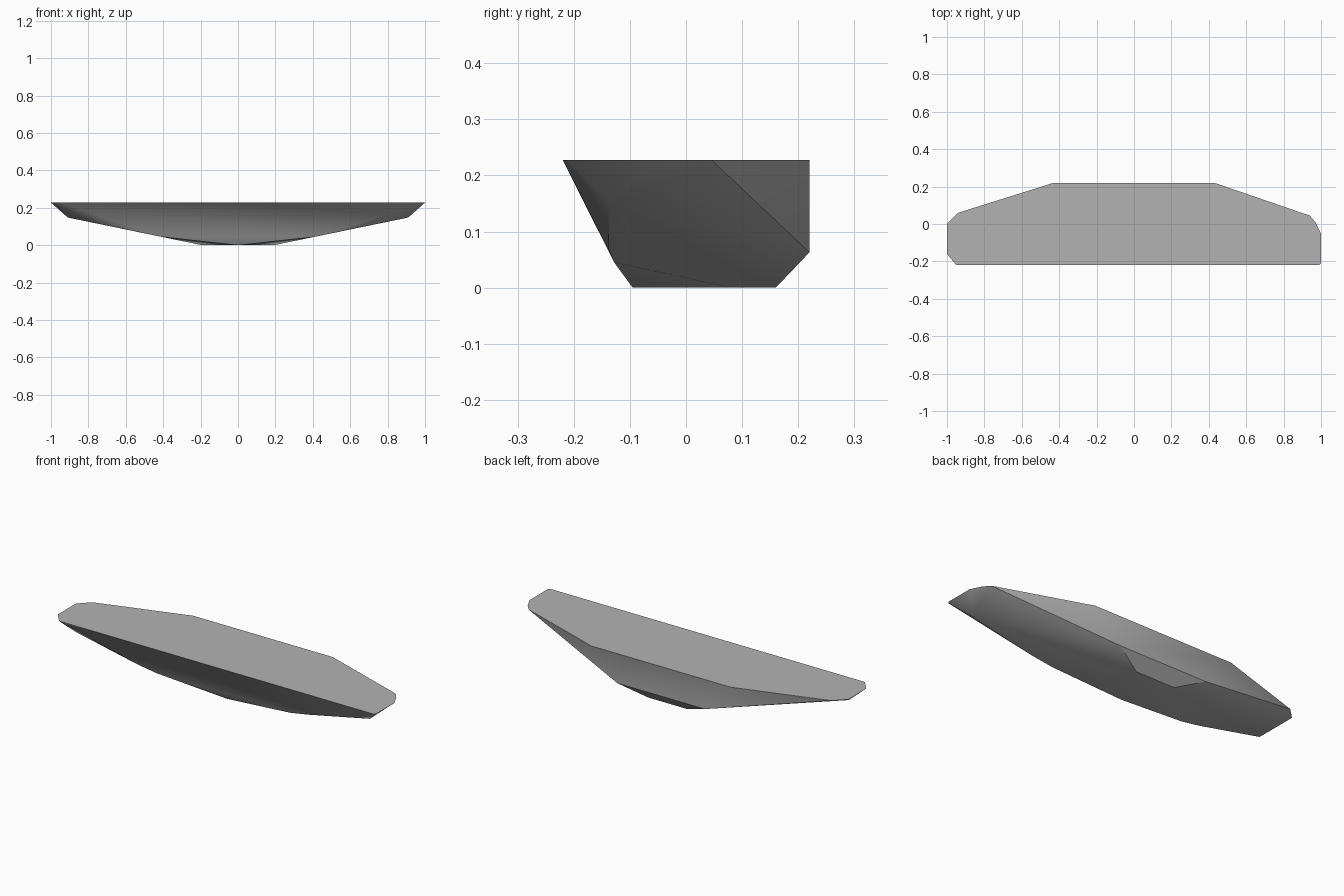
import bpy
import bmesh
import math

cube = bpy.data.objects.get("Cube")
if cube:
    bpy.data.objects.remove(cube)

DECK = 0.228  # height of the flat top

# Flat top outline, uneven at the two ends
deck = [(-0.95, -0.22), (-1, -0.16), (-1, 0), (-0.94, 0.06), (-0.43, 0.22),
        (0.43, 0.22), (0.94, 0.045), (0.97, 0.01), (1, -0.05), (1, -0.21), (0.99, -0.22)]
points = [(x, y, DECK) for x, y in deck]

# Tapering underside, mirrored left to right
underside = [(0.91, -0.137, 0.148), (0.53, -0.138, 0.07), (0.41, -0.128, 0.045),
             (0.19, 0.08, 0), (0.12, 0.16, 0), (0.27, 0.22, 0.063)]
for side in (-1, 1):
    points += [(side * x, y, z) for x, y, z in underside]
points.append((0, -0.095, 0))

# Wrap the points in one faceted solid
bm = bmesh.new()
for p in points:
    bm.verts.new(p)
hull = bmesh.ops.convex_hull(bm, input=bm.verts)
loose = {g for g in hull["geom_interior"] + hull["geom_unused"]
         if isinstance(g, bmesh.types.BMVert)}
bmesh.ops.delete(bm, geom=list(loose), context="VERTS")
bmesh.ops.dissolve_limit(bm, angle_limit=math.radians(0.5),
                         verts=bm.verts, edges=bm.edges)
bmesh.ops.recalc_face_normals(bm, faces=bm.faces)
mesh = bpy.data.meshes.new("stone_slab")
bm.to_mesh(mesh)
bm.free()
slab = bpy.data.objects.new("stone_slab", mesh)
bpy.context.collection.objects.link(slab)

# Single grey colour
grey = bpy.data.materials.new("stone_grey")
grey.use_nodes = True
color = (0.45, 0.45, 0.45, 1)
grey.diffuse_color = color
grey.node_tree.nodes["Principled BSDF"].inputs["Base Color"].default_value = color
mesh.materials.append(grey)

# Soft facets, crisp rim
bpy.ops.object.select_all(action="DESELECT")
slab.select_set(True)
bpy.context.view_layer.objects.active = slab
bpy.ops.object.shade_smooth_by_angle(angle=math.radians(30))
